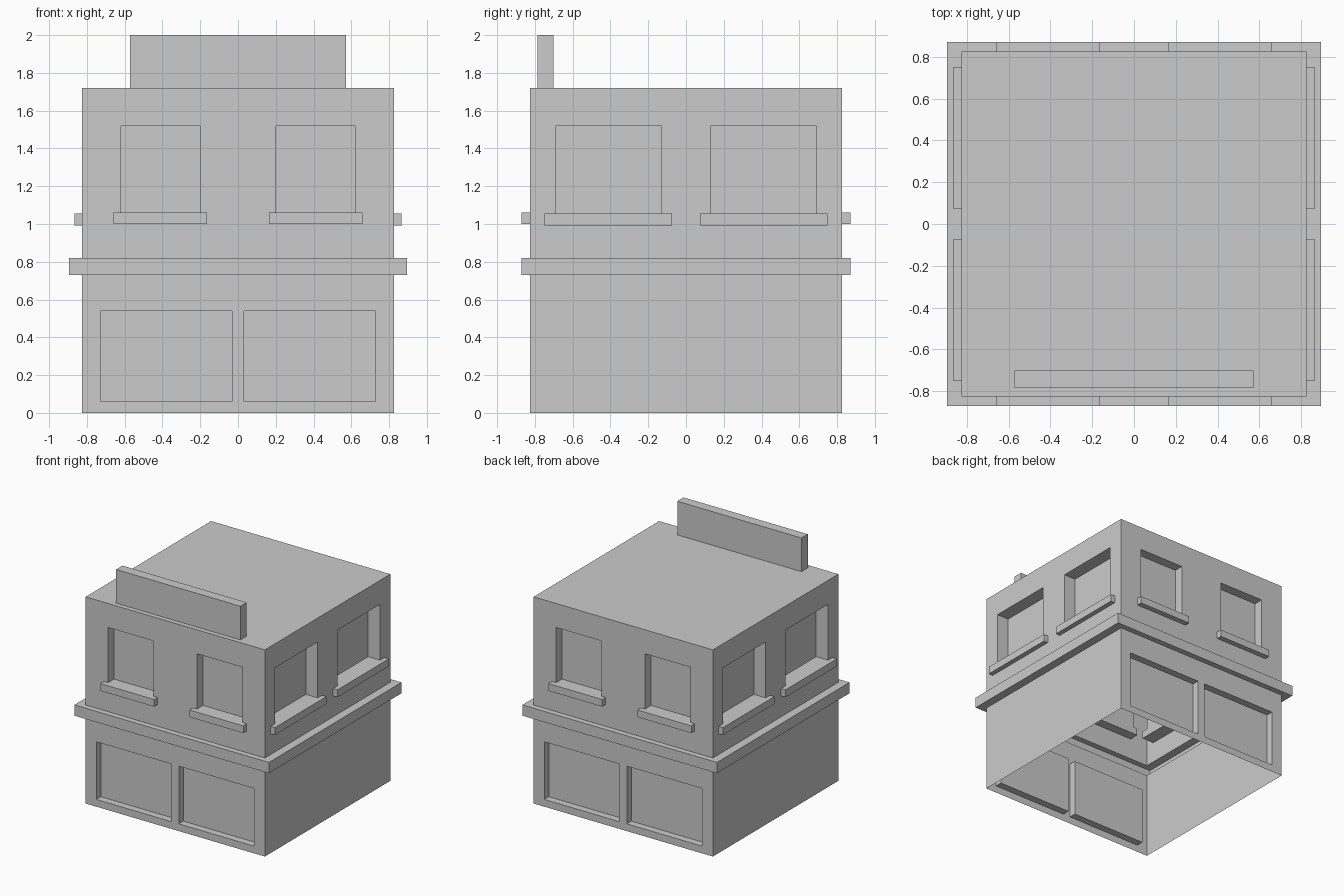
import bpy, bmesh
from math import pi
from mathutils import Matrix

if "Cube" in bpy.data.objects:
    bpy.data.objects.remove(bpy.data.objects["Cube"])

W = 0.825                      # half width of the building
BAND_LO, BAND_HI, ROOF = 0.73, 0.82, 1.72
BX, BY = 0.895, 0.872          # half sizes of the ledge band


def finish(bm, name):
    bmesh.ops.remove_doubles(bm, verts=bm.verts, dist=1e-5)
    bmesh.ops.recalc_face_normals(bm, faces=bm.faces)
    me = bpy.data.meshes.new(name)
    bm.to_mesh(me)
    bm.free()
    ob = bpy.data.objects.new(name, me)
    bpy.context.collection.objects.link(ob)
    return ob


def box(name, lo, hi, angle=0):
    bm = bmesh.new()
    bmesh.ops.create_cube(bm, size=1)
    for v in bm.verts:
        v.co = [l + (c + 0.5) * (h - l) for c, l, h in zip(v.co, lo, hi)]
    bm.transform(Matrix.Rotation(angle, 4, 'Z'))
    return finish(bm, name)


def wall(bm, angle, z0, z1, win=None):
    """Thin wall facing -y, turned by angle; win = (x0, x1, z0, z1, depth), mirrored."""
    rot = Matrix.Rotation(angle, 3, 'Z')

    def face(*pts):
        bm.faces.new([bm.verts.new(rot @ Matrix.Translation(p).translation) for p in pts])

    us, zs = [-W, W], [z0, z1]
    if win:
        a, b, c, d, depth = win
        us, zs = [-W, -b, -a, a, b, W], [z0, c, d, z1]
    for i, (u0, u1) in enumerate(zip(us, us[1:])):
        for j, (v0, v1) in enumerate(zip(zs, zs[1:])):
            corners = [(u0, v0), (u1, v0), (u1, v1), (u0, v1)]
            hole = win and i in (1, 3) and j == 1
            y = -W + depth if hole else -W
            face(*[(u, y, v) for u, v in corners])
            if hole:           # reveals around the recessed pane
                for p, q in zip(corners, corners[1:] + corners[:1]):
                    face((p[0], -W, p[1]), (q[0], -W, q[1]), (q[0], y, q[1]), (p[0], y, p[1]))


SHOP = (0.033, 0.727, 0.06, 0.54, 0.06)
FRONT = (0.20, 0.62, 1.06, 1.52, 0.08)
SIDE = (0.13, 0.69, 1.055, 1.52, 0.11)

# Hollow walls, open at the bottom, with recessed windows
bm = bmesh.new()
for k in range(4):
    wall(bm, k * pi / 2, 0, BAND_LO, SHOP if k % 2 == 0 else None)
    wall(bm, k * pi / 2, BAND_HI, ROOF, FRONT if k % 2 == 0 else SIDE)

# Ledge band pushed out of the wall shell
signs = [(-1, -1), (1, -1), (1, 1), (-1, 1)]
rings = [[bm.verts.new((sx * x, sy * y, z)) for sx, sy in signs]
         for x, y, z in [(W, W, BAND_LO), (BX, BY, BAND_LO), (BX, BY, BAND_HI), (W, W, BAND_HI)]]
for lo, hi in zip(rings, rings[1:]):
    for i in range(4):
        j = (i + 1) % 4
        bm.faces.new((lo[i], lo[j], hi[j], hi[i]))

# Flat roof
bm.faces.new([bm.verts.new((sx * W, sy * W, ROOF)) for sx, sy in signs])
finish(bm, "building_walls")

# Window sills, two per side
for k, side in enumerate(("front", "right", "back", "left")):
    if k % 2 == 0:
        a, b, z0, z1, out, depth = 0.163, 0.658, 1.0, 1.06, 0.87, 0.08
    else:
        a, b, z0, z1, out, depth = 0.073, 0.748, 0.993, 1.055, 0.865, 0.11
    for n, (u0, u1) in enumerate(((-b, -a), (a, b))):
        box(f"{side}_window_sill_{n + 1}", (u0, -out, z0), (u1, -W + depth, z1), k * pi / 2)

# Blank sign board on the roof
box("roof_sign_board", (-0.572, -0.785, ROOF), (0.572, -0.702, 2.0))
